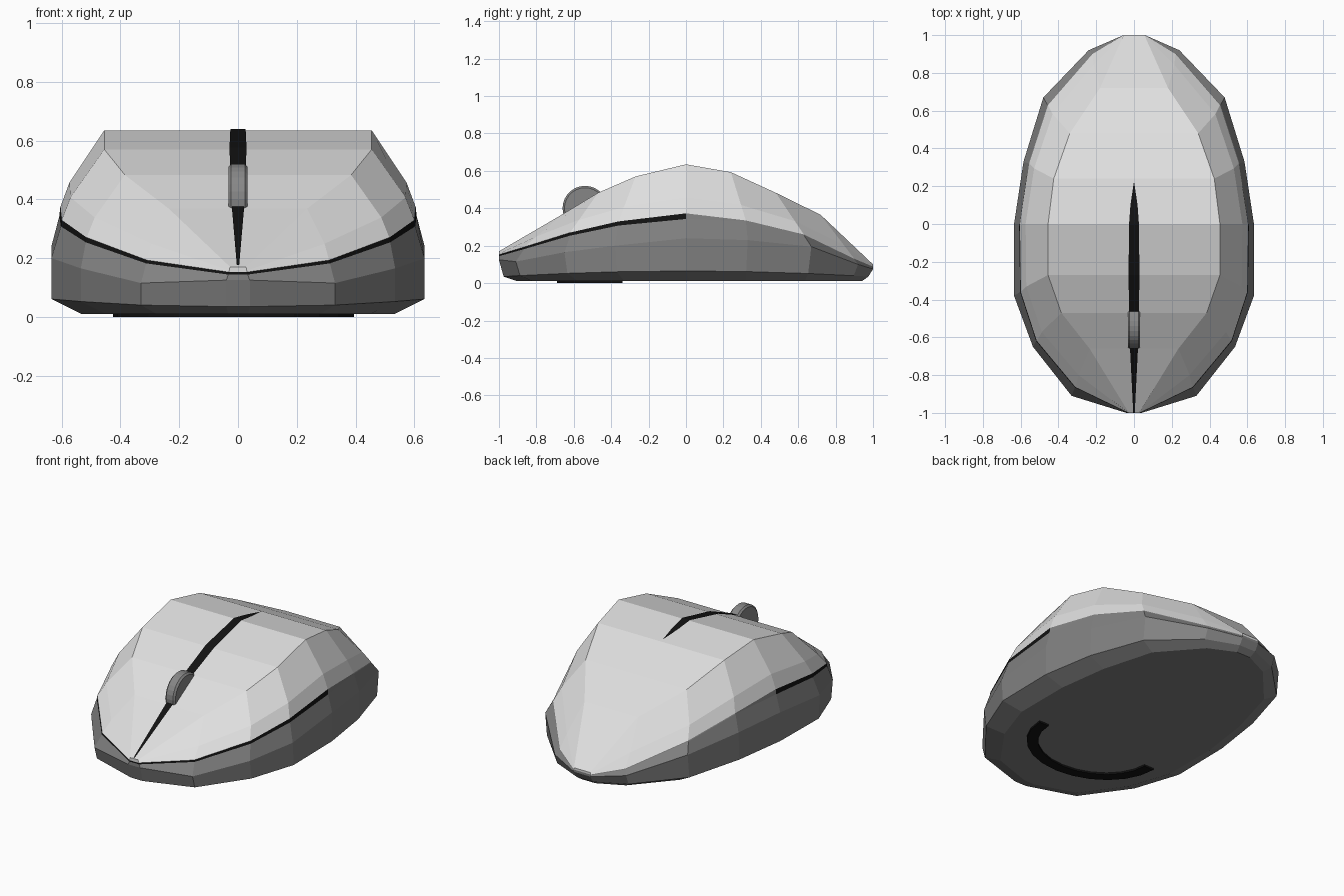
import bpy, bmesh, math
from mathutils import Vector

if "Cube" in bpy.data.objects:
    bpy.data.objects.remove(bpy.data.objects["Cube"])


def material(name, v):
    m = bpy.data.materials.new(name)
    m.diffuse_color = (v, v, v, 1)
    m.use_nodes = True
    m.node_tree.nodes["Principled BSDF"].inputs["Base Color"].default_value = m.diffuse_color
    return m


LIGHT = material("light_grey", 0.74)
GREY = material("mid_grey", 0.22)
BLACK = material("black", 0.006)
WHEEL = material("wheel_grey", 0.24)


def finish(bm, name, mat):
    bmesh.ops.recalc_face_normals(bm, faces=bm.faces)
    me = bpy.data.meshes.new(name)
    bm.to_mesh(me)
    bm.free()
    me.materials.append(mat)
    ob = bpy.data.objects.new(name, me)
    bpy.context.collection.objects.link(ob)
    return ob


def loft(bm, half_rings):
    """Mirror each half outline into a closed loop and bridge the loops."""
    loops = []
    for half in half_rings:
        pts = list(half) + [Vector((-p[0], p[1], p[2])) for p in reversed(half)]
        loops.append([bm.verts.new(p) for p in pts])
    for a, b in zip(loops, loops[1:]):
        n = len(a)
        for i in range(n):
            j = (i + 1) % n
            bm.faces.new((a[i], a[j], b[j], b[i]))
    return loops


# Half outlines, nose to tail: widest line, seam line and crown line
wide = [Vector(p) for p in (
    (.04, -1, .125), (.33, -.91, .115), (.535, -.65, .165), (.635, -.38, .2),
    (.635, 0, .24), (.585, .33, .23), (.48, .67, .195), (.24, .92, .1), (.055, 1, .075))]
seam = [Vector(p) for p in (
    (.03, -1, .152), (.31, -.865, .193), (.515, -.62, .27), (.60, -.36, .33),
    (.605, 0, .373), (.555, .32, .335), (.455, .63, .26), (.22, .9, .13), (.055, 1, .088))]
crown = [Vector(p) for p in (
    (.027, -1, .17), (.235, -.66, .368), (.385, -.47, .483), (.455, -.27, .57),
    (.455, 0, .635), (.425, .24, .593), (.34, .48, .483), (.18, .72, .365), (.055, 1, .1))]

# Lower body: flat underside, rim, widest line, up to the seam
rim = [Vector((p.x, p.y * .975, .065 - .03 * p.y ** 2)) for p in wide]
under = [Vector((p.x * .84, p.y * .92 + .02, .01)) for p in wide]
seam_low = [Vector((p.x + .003, p.y, p.z - .008 - .022 * max(0, 1 + min(p.y, 0)))) for p in seam]
seam_low = [Vector((q.x, q.y, q.z if q.y <= 0 else s.z - .004)) for q, s in zip(seam_low, seam)]
bm = bmesh.new()
loops = loft(bm, [under, rim, wide, seam_low, seam])
bm.faces.new(loops[0])
body = finish(bm, "lower_body", GREY)
body.data.materials.append(BLACK)
# Dark seam groove: the top band of faces on the front half
n = len(loops[0])
for f in body.data.polygons:
    if 3 * n <= f.index < 4 * n and f.center.y < 0:
        f.material_index = 1

# Upper shell: seam, shoulder and crown, closed by strips across the top
shoulder = []
for s, c in zip(seam, crown):
    p = s.lerp(c, .32)
    p.x *= 1.03
    shoulder.append(p)
bm = bmesh.new()
top = loft(bm, [seam, shoulder, crown])[-1]
for i in range(len(crown) - 1):
    bm.faces.new((top[i], top[i + 1], top[-2 - i], top[-1 - i]))
finish(bm, "upper_shell", LIGHT)

# Dark slot between the buttons, a thin strip following the crown
slot = ((-1, .176, .004), (-.66, .374, .021), (-.47, .489, .026), (-.27, .576, .029),
        (0, .639, .026), (.1, .622, .019), (.22, .6, .001))
bm = bmesh.new()
rows = [(bm.verts.new((-w, y, z)), bm.verts.new((w, y, z))) for y, z, w in slot]
for a, b in zip(rows, rows[1:]):
    bm.faces.new((a[0], a[1], b[1], b[0]))
finish(bm, "button_slot", BLACK)

# Scroll wheel
bpy.ops.mesh.primitive_cylinder_add(vertices=28, radius=.12, depth=.066,
                                    location=(0, -.54, .4), rotation=(0, math.pi / 2, 0))
wheel = bpy.context.object
wheel.name = "scroll_wheel"
wheel.data.materials.append(WHEEL)
bev = wheel.modifiers.new("bevel", "BEVEL")
bev.width = .01
bev.segments = 1

# Curved glide pad under the front
bm = bmesh.new()
rows = []
for i in range(13):
    a = math.pi + math.pi * i / 12
    c, s = math.cos(a), math.sin(a)
    pts = [(-.015 + r * c, -.34 + q * s, z) for r, q in ((.41, .35), (.345, .29)) for z in (0, .011)]
    rows.append([bm.verts.new(p) for p in pts])
order = (0, 1, 3, 2)
for a, b in zip(rows, rows[1:]):
    for k in range(4):
        i, j = order[k], order[(k + 1) % 4]
        bm.faces.new((a[i], a[j], b[j], b[i]))
for r in (rows[0], rows[-1]):
    bm.faces.new([r[k] for k in order])
finish(bm, "glide_pad", BLACK)
